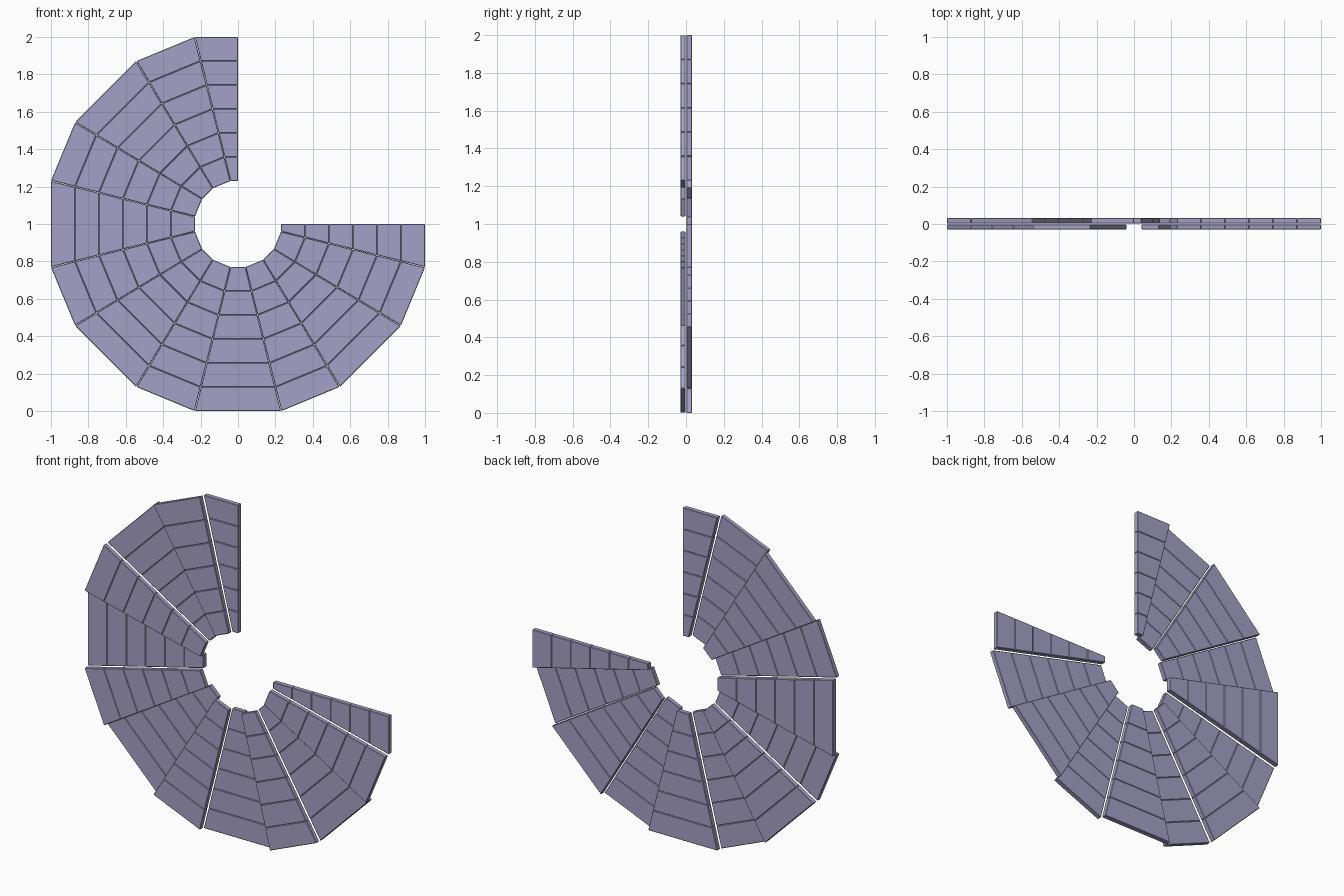
import bpy, bmesh, math
from mathutils import Vector

cube = bpy.data.objects.get("Cube")
if cube:
    bpy.data.objects.remove(cube, do_unlink=True)

paint = bpy.data.materials.new("pale_lavender")
paint.use_nodes = True
colour = (0.376, 0.352, 0.565, 1)
paint.diffuse_color = colour
paint.node_tree.nodes["Principled BSDF"].inputs["Base Color"].default_value = colour

BOARDS = 6
BACK, FRONT = (0.002, 0.032), (-0.03, -0.002)
WIDE = (0.23, 0.04, 1.0, 0.23)        # inner radius, half width, outer radius, half width
NARROW = (0.228, 0.051, 1.0125, 0.168)


def sector(name, degrees, shape, layer, low=-1, high=1):
    """Trapezoid panel of boards laid across the radius; low/high trim its sides."""
    r0, w0, r1, w1 = shape
    a = math.radians(degrees)
    radial = Vector((math.cos(a), 0, math.sin(a)))
    tangent = Vector((-math.sin(a), 0, math.cos(a)))
    bm = bmesh.new()
    for i in range(BOARDS):
        rings = []
        for y in layer:
            ring = []
            for k, side in ((i, low), (i + 1, low), (i + 1, high), (i, high)):
                t = k / BOARDS
                r = r0 + (r1 - r0) * t
                w = w0 + (w1 - w0) * t
                p = radial * r + tangent * (w * side)
                ring.append(bm.verts.new((p.x, y, p.z + 1)))
            rings.append(ring)
        bm.faces.new(rings[0])
        bm.faces.new(rings[1][::-1])
        for j in range(4):
            n = (j + 1) % 4
            bm.faces.new((rings[0][j], rings[1][j], rings[1][n], rings[0][n]))
    bmesh.ops.recalc_face_normals(bm, faces=bm.faces)
    mesh = bpy.data.meshes.new(name)
    bm.to_mesh(mesh)
    bm.free()
    mesh.materials.append(paint)
    obj = bpy.data.objects.new(name, mesh)
    bpy.context.collection.objects.link(obj)
    # Fine chamfer forms the grooves between boards
    bevel = obj.modifiers.new("chamfer", "BEVEL")
    bevel.width = 0.003
    bevel.segments = 1


# Back layer: wide panels, with a half panel at each open end
sector("back_half_panel_top", 90, WIDE, BACK, low=0)
for i in range(5):
    sector(f"back_panel_{i + 1}", 135 + 45 * i, WIDE, BACK)
sector("back_half_panel_side", 0, WIDE, BACK, high=0)

# Front layer: narrow panels covering the gaps
for i in range(6):
    sector(f"front_panel_{i + 1}", 112.5 + 45 * i, NARROW, FRONT)
